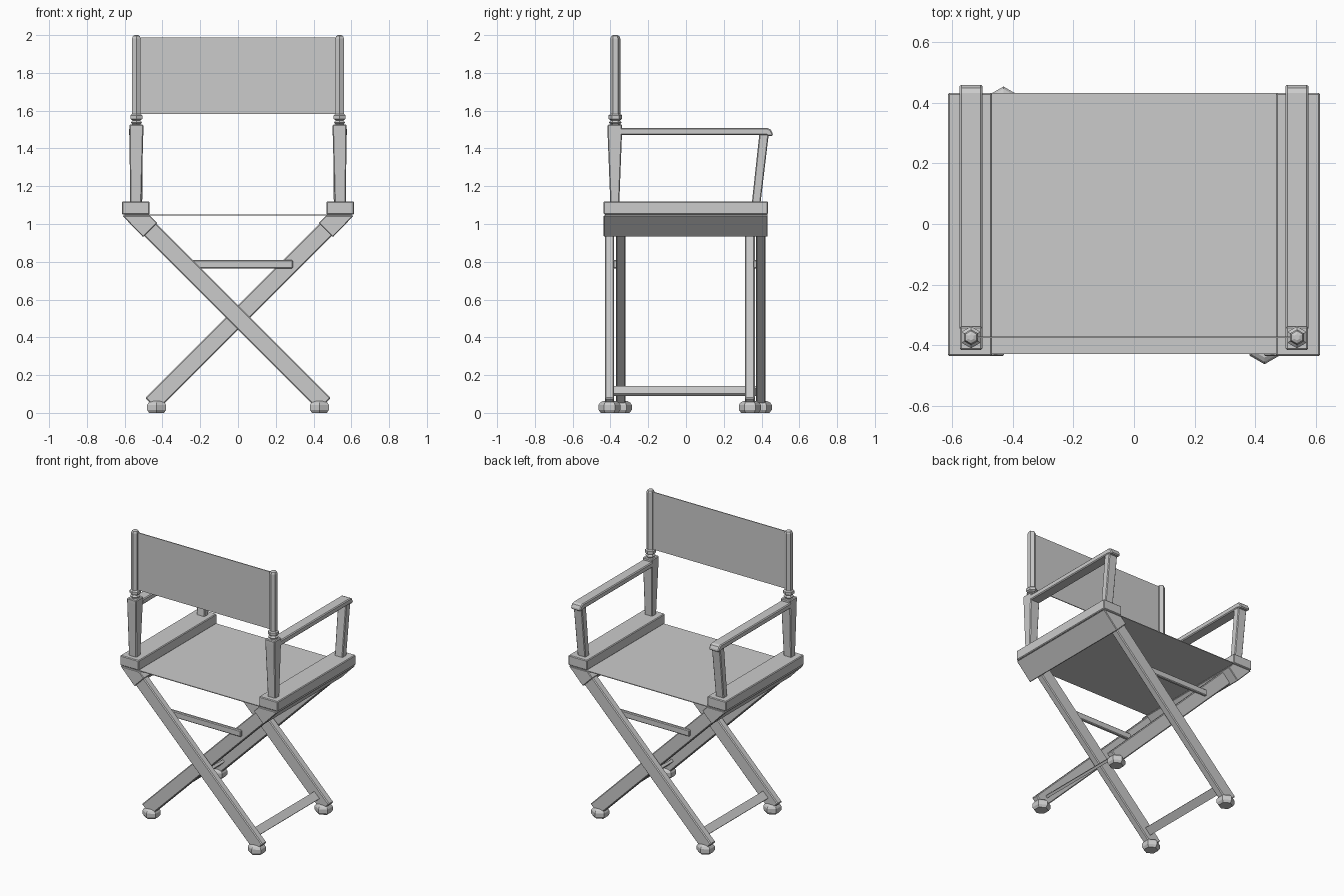
import bpy, bmesh, math

if "Cube" in bpy.data.objects:
    bpy.data.objects.remove(bpy.data.objects["Cube"])


def loft(name, rings, bevel=0.0):
    """Skin equal-length rings of points, cap both ends, optionally chamfer."""
    bm = bmesh.new()
    vs = [[bm.verts.new(p) for p in ring] for ring in rings]
    n = len(vs[0])
    for a, b in zip(vs, vs[1:]):
        for i in range(n):
            j = (i + 1) % n
            bm.faces.new((a[i], a[j], b[j], b[i]))
    bm.faces.new(vs[0])
    bm.faces.new(vs[-1])
    bmesh.ops.recalc_face_normals(bm, faces=bm.faces)
    me = bpy.data.meshes.new(name)
    bm.to_mesh(me)
    bm.free()
    ob = bpy.data.objects.new(name, me)
    bpy.context.collection.objects.link(ob)
    if bevel:
        m = ob.modifiers.new("Bevel", "BEVEL")
        m.width, m.segments = bevel, 1
        m.limit_method, m.angle_limit = "ANGLE", math.radians(40)
    return ob


def rect(cx, cy, z, hx, hy):
    return [(cx - hx, cy - hy, z), (cx + hx, cy - hy, z),
            (cx + hx, cy + hy, z), (cx - hx, cy + hy, z)]


def box(name, x, y, z, bevel=0.0):
    cx, cy = sum(x) / 2, sum(y) / 2
    hx, hy = (x[1] - x[0]) / 2, (y[1] - y[0]) / 2
    return loft(name, [rect(cx, cy, h, hx, hy) for h in z], bevel)


def extrude_y(name, xz, y, bevel=0.0):
    return loft(name, [[(px, d, pz) for px, pz in xz] for d in y], bevel)


def hex_turned(name, cx, cy, profile):
    """Six-sided turned part from (radius, z) pairs, corners pointing along y."""
    return loft(name, [[(cx + r * math.sin(k * math.pi / 3),
                         cy + r * math.cos(k * math.pi / 3), z) for k in range(6)]
                       for r, z in profile])


def diagonal(s, u, w, shift=0.0):
    """Rectangle in xz along a leg line: x = s*t, z = 0.505 - t; u along, w half width."""
    q = math.sqrt(0.5)
    pts = []
    for t, o in ((u[0], -w), (u[1], -w), (u[1], w), (u[0], w)):
        o += shift
        pts.append((s * (t + o * q), 0.505 - t + o * q))
    return pts


# Crossed legs: s is the side where the foot lands
leg_rows = {1: ((-0.43, -0.38), (0.312, 0.364)),
            -1: ((-0.37, -0.32), (0.37, 0.422))}
for s, rows in leg_rows.items():
    side = "right" if s > 0 else "left"
    for y, end in zip(rows, ("front", "rear")):
        extrude_y(f"{end}_leg_{side}", diagonal(s, (-0.48, 0.459), 0.046), y, 0.006)
        # Foot
        hex_turned(f"{end}_foot_{side}", s * 0.431, sum(y) / 2,
                   [(0.046, 0), (0.058, 0.016), (0.058, 0.042), (0.05, 0.054), (0.036, 0.062)])
    # Lower stretcher between the two legs of this pair
    extrude_y(f"lower_stretcher_{side}", diagonal(s, (0.37, 0.41), 0.009),
              (rows[0][1] - 0.01, rows[1][0] + 0.01))

# Upper cross rails between the leg pairs
box("front_cross_rail", (-0.28, 0.29), (-0.385, -0.362), (0.765, 0.81), 0.005)
box("rear_cross_rail", (-0.29, 0.28), (0.355, 0.378), (0.765, 0.81), 0.005)

# Sides: rails, posts and arms
arm_profile = [(-0.35, 1.47), (0.425, 1.47), (0.437, 1.465), (0.458, 1.465),
               (0.461, 1.477), (0.449, 1.5), (0.432, 1.508), (-0.35, 1.508)]
for s, side in ((1, "right"), (-1, "left")):
    c = s * 0.538
    # Seat rail and slanted leg cap under it
    box(f"seat_rail_{side}", sorted((s * 0.468, s * 0.614)), (-0.436, 0.433), (1.05, 1.12), 0.005)
    extrude_y(f"leg_cap_{side}",
              [(s * 0.613, 1.045), (s * 0.502, 0.93), (s * 0.427, 1.006), (s * 0.466, 1.045)],
              (-0.436, 0.432), 0.004)
    # Tapered back post
    loft(f"back_post_{side}", [rect(s * 0.541, -0.377, 1.115, 0.030, 0.024),
                               rect(c, -0.377, 1.50, 0.037, 0.039),
                               rect(c, -0.377, 1.526, 0.037, 0.039)], 0.005)
    # Turned collar and dowel
    hex_turned(f"back_dowel_{side}", c, -0.374,
               [(0.026, 1.52), (0.026, 1.53), (0.034, 1.537), (0.024, 1.549),
                (0.036, 1.556), (0.036, 1.575), (0.026, 1.583), (0.026, 1.983),
                (0.021, 1.995), (0.01, 2.0)])
    # Slanted arm support
    loft(f"arm_support_{side}", [rect(c, 0.372, 1.115, 0.031, 0.023),
                                 rect(c, 0.413, 1.475, 0.033, 0.025)], 0.005)
    # Armrest with drooping end
    loft(f"armrest_{side}", [[(c + dx, y, z) for y, z in arm_profile]
                             for dx in (-0.038, 0.038)], 0.006)

# Fabric
box("seat", (-0.6, 0.6), (-0.43, 0.433), (1.045, 1.05))
box("backrest", (-0.538, 0.538), (-0.377, -0.371), (1.583, 1.987))
